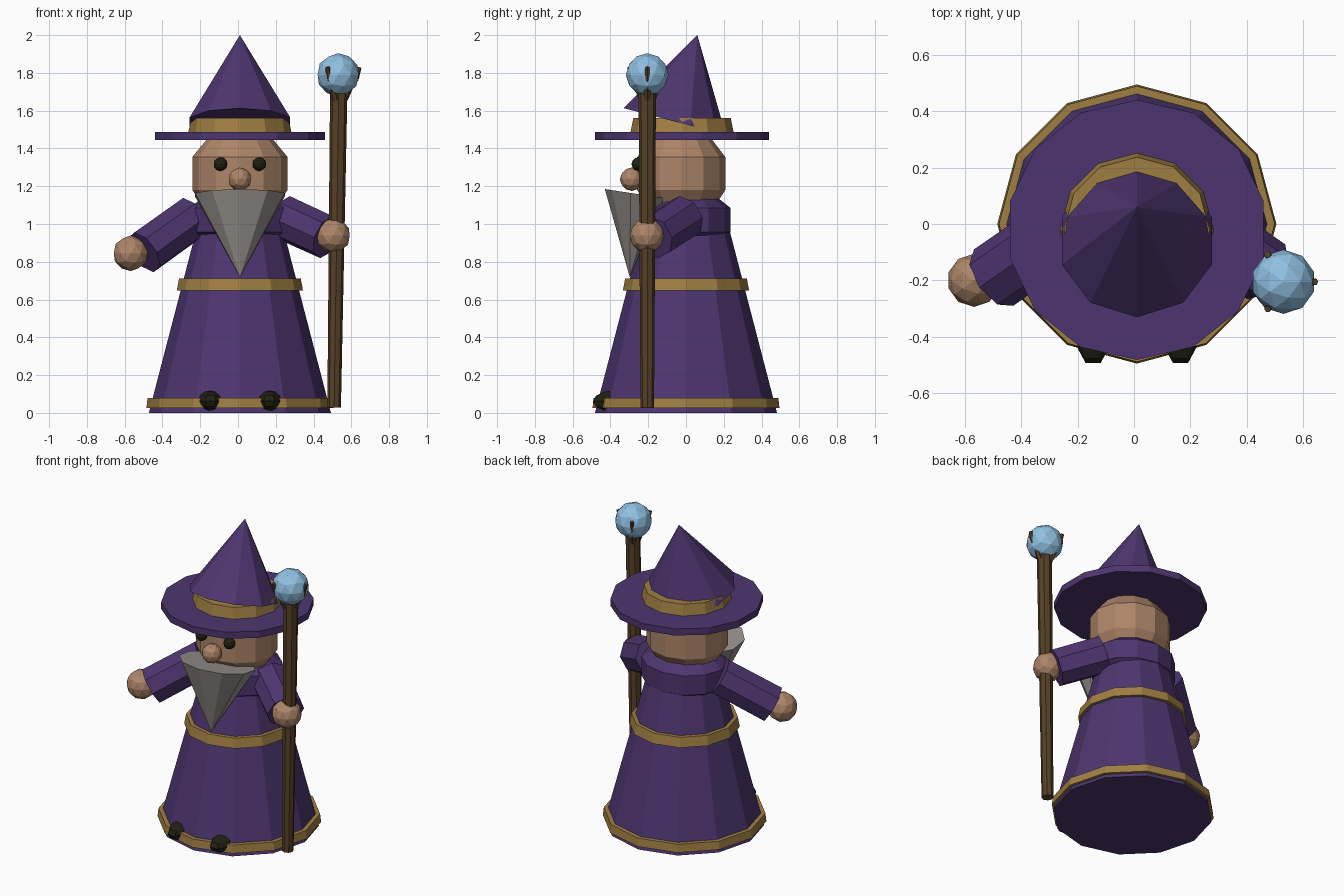
import bpy, bmesh, math
from mathutils import Vector, Matrix

if "Cube" in bpy.data.objects:
    bpy.data.objects.remove(bpy.data.objects["Cube"])


def material(name, rgb):
    m = bpy.data.materials.new(name)
    m.diffuse_color = (*rgb, 1)
    m.use_nodes = True
    m.node_tree.nodes["Principled BSDF"].inputs["Base Color"].default_value = m.diffuse_color
    return m


PURPLE = material("purple cloth", (0.075, 0.036, 0.16))
GOLD = material("gold trim", (0.35, 0.21, 0.055))
SKIN = material("skin", (0.42, 0.235, 0.14))
GREY = material("grey beard", (0.31, 0.29, 0.27))
WOOD = material("brown wood", (0.095, 0.052, 0.02))
DARK = material("dark leather", (0.014, 0.015, 0.006))
BLUE = material("blue crystal", (0.28, 0.53, 0.76))
CX = 0.01  # centre line of the body


def finish(name, bm, mat, matrix=Matrix()):
    bmesh.ops.remove_doubles(bm, verts=bm.verts, dist=1e-5)
    bmesh.ops.transform(bm, matrix=matrix, verts=bm.verts)
    bmesh.ops.recalc_face_normals(bm, faces=bm.faces)
    me = bpy.data.meshes.new(name)
    bm.to_mesh(me)
    bm.free()
    me.materials.append(mat)
    ob = bpy.data.objects.new(name, me)
    bpy.context.collection.objects.link(ob)
    return ob


def lathe(name, profile, sides, mat, matrix=Matrix()):
    """Turn (radius, height) points about z; a corner points to +y."""
    bm = bmesh.new()
    rings = []
    for r, z in profile:
        ring = []
        for i in range(sides):
            a = math.pi / 2 + math.tau * i / sides
            ring.append(bm.verts.new((r * math.cos(a), r * math.sin(a), z)))
        rings.append(ring)
    for lo, hi in zip(rings, rings[1:]):
        for i in range(sides):
            j = (i + 1) % sides
            bm.faces.new((lo[i], lo[j], hi[j], hi[i]))
    if profile[0][0] > 0:
        bm.faces.new(rings[0][::-1])
    if profile[-1][0] > 0:
        bm.faces.new(rings[-1])
    return finish(name, bm, mat, matrix)


def rod(name, a, b, r1, r2, sides, mat):
    a, b = Vector(a), Vector(b)
    d = b - a
    turn = d.to_track_quat('Z', 'Y').to_matrix().to_4x4()
    return lathe(name, [(r1, 0), (r2, d.length)], sides, mat, Matrix.Translation(a) @ turn)


def ball(name, loc, r, mat, sub=2):
    bm = bmesh.new()
    bmesh.ops.create_icosphere(bm, subdivisions=sub, radius=r)
    return finish(name, bm, mat, Matrix.Translation(loc))


def place(x, y, z, tilt=0, scale=(1, 1, 1)):
    return (Matrix.Translation((x, y, z)) @ Matrix.Rotation(math.radians(tilt), 4, 'X')
            @ Matrix.Diagonal((*scale, 1)))


# Robe with gold hem and belt
body = place(CX, 0, 0)
lathe("robe", [(0.482, 0), (0.196, 1.1)], 12, PURPLE, body)
lathe("hem_trim", [(0.495, 0.025), (0.489, 0.078)], 12, GOLD, body)
lathe("belt", [(0.334, 0.648), (0.322, 0.712)], 12, GOLD, body)
lathe("shoulders", [(0.19, 0.925), (0.236, 0.957), (0.236, 1.085), (0.16, 1.145), (0.08, 1.16)],
      12, PURPLE, place(CX, 0, 0, scale=(1.15, 1, 1)))

# Head, eyes and nose
lathe("head", [(0.10, 1.03), (0.19, 1.09), (0.252, 1.18), (0.252, 1.355), (0.165, 1.46)],
      12, SKIN, place(CX, -0.025, 0, scale=(1, 0.925, 1)))
for side, label in ((-1, "left"), (1, "right")):
    ball("eye_" + label, (CX + side * 0.103, -0.252, 1.317), 0.037, DARK)
ball("nose", (CX, -0.288, 1.237), 0.062, SKIN)

# Beard: flattened cone, point down, leaning back
lathe("beard", [(0, -0.44), (0.25, 0)], 10, GREY,
      place(CX, -0.232, 1.155, -8.6, (1, 0.8, 1)))

# Hat: flat brim, gold band, cone tilted back
lathe("hat_brim", [(0.461, 1.444), (0.461, 1.488)], 14, PURPLE, place(CX, -0.021, 0))
lathe("hat_band", [(0.274, 1.48), (0.258, 1.56)], 12, GOLD, place(CX, -0.021, 0))
lathe("hat_cone", [(0.28, 0), (0, 0.473)], 10, PURPLE, place(CX, -0.06, 1.5425, -14.7))

# Arms and hands
rod("left_arm", (-0.24, -0.01, 1.035), (-0.498, -0.19, 0.85), 0.12, 0.122, 8, PURPLE)
ball("left_hand", (-0.568, -0.2, 0.845), 0.094, SKIN)
rod("right_arm", (0.24, -0.01, 1.035), (0.47, -0.17, 0.93), 0.12, 0.118, 8, PURPLE)
ball("right_hand", (0.504, -0.207, 0.938), 0.092, SKIN)

# Boots poking out under the hem
for side, label in ((-1, "left"), (1, "right")):
    bm = bmesh.new()
    bmesh.ops.create_uvsphere(bm, u_segments=8, v_segments=6, radius=1)
    bmesh.ops.rotate(bm, verts=bm.verts, matrix=Matrix.Rotation(math.pi / 8, 3, 'Z'))
    finish("boot_" + label, bm, DARK,
           place(CX + side * 0.155, -0.373, 0.062, scale=(0.07, 0.13, 0.058)))

# Staff, crystal ball and three claws
rod("staff", (0.509, -0.205, 0.028), (0.533, -0.205, 1.69), 0.036, 0.046, 8, WOOD)
ball("crystal_ball", (0.53, -0.205, 1.79), 0.114, BLUE)
CLAW = [(0.03, 1.66), (0.06, 1.72), (0.095, 1.77), (0.112, 1.83)]
for k in range(3):
    a = math.tau * k / 3
    pts = [(0.53 + r * math.cos(a), -0.205 + r * math.sin(a), z) for r, z in CLAW]
    for n, (p, q) in enumerate(zip(pts, pts[1:])):
        rod(f"claw_{k + 1}_part_{n + 1}", p, q, 0.021 - 0.003 * n, 0.018 - 0.003 * n, 6, WOOD)
